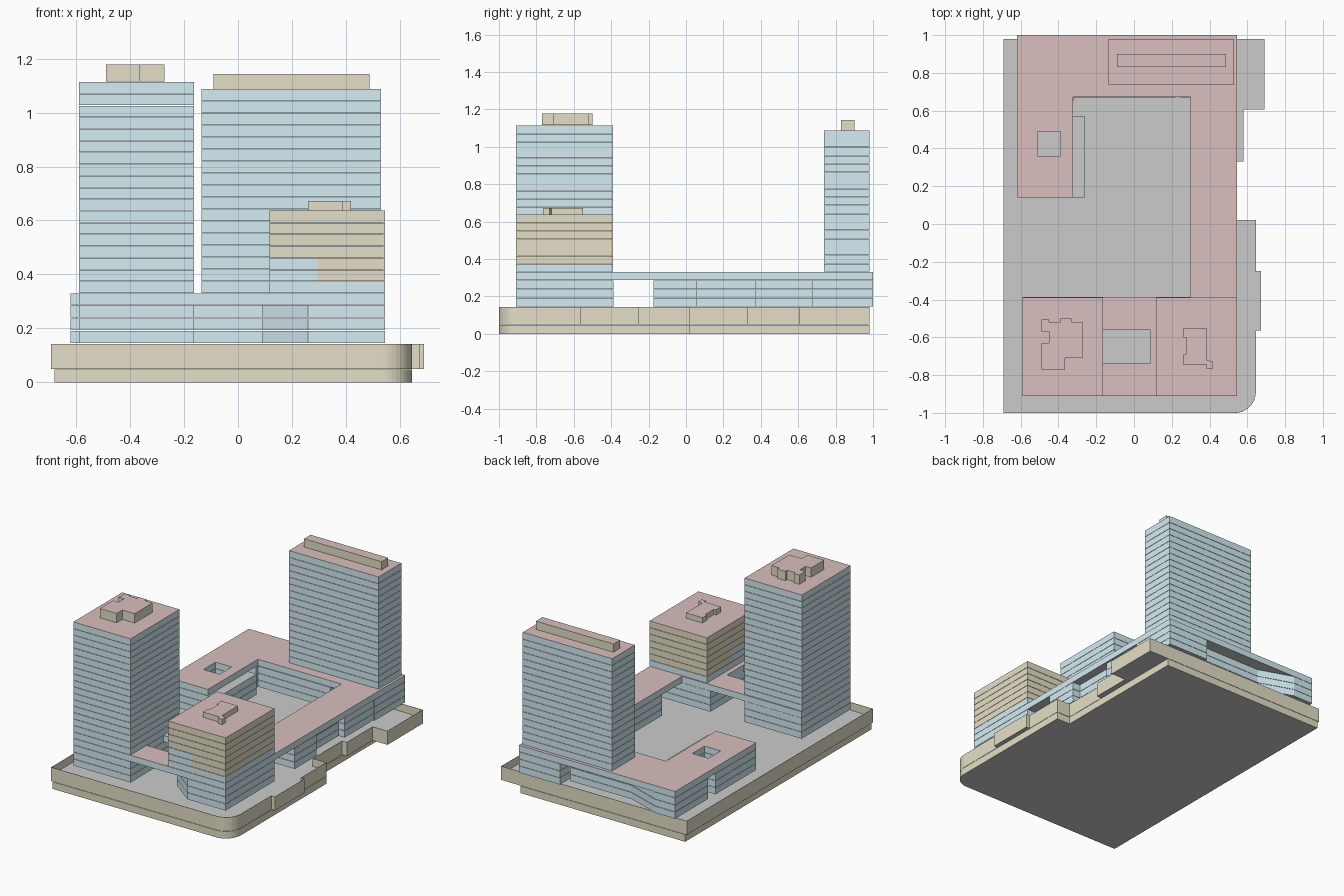
import bpy, bmesh, math

if "Cube" in bpy.data.objects:
    bpy.data.objects.remove(bpy.data.objects["Cube"])


def material(name, rgb):
    m = bpy.data.materials.new(name)
    m.diffuse_color = (*rgb, 1)
    m.use_nodes = True
    m.node_tree.nodes["Principled BSDF"].inputs["Base Color"].default_value = m.diffuse_color
    return m


BLUE = material("blue_wall", (0.66, 0.84, 0.90))
TAN = material("tan_wall", (0.78, 0.74, 0.57))
RED = material("red_roof", (0.70, 0.52, 0.52))
GREY = material("grey_slab", (0.80, 0.80, 0.80))


def rect(x0, x1, y0, y1):
    return [(x0, y0), (x1, y0), (x1, y1), (x0, y1)]


def add_storey(bm, loops, z0, z1):
    """Extrude one outline (with optional hole loops) into a closed volume."""
    part = bmesh.new()
    edges = []
    for loop in loops:
        vs = [part.verts.new((x, y, z0)) for x, y in loop]
        edges += [part.edges.new((vs[i - 1], vs[i])) for i in range(len(vs))]
    bmesh.ops.triangle_fill(part, use_beauty=True, edges=edges)
    ext = bmesh.ops.extrude_face_region(part, geom=part.faces[:])
    for v in ext["geom"]:
        if isinstance(v, bmesh.types.BMVert):
            v.co.z = z1
    bmesh.ops.recalc_face_normals(part, faces=part.faces[:])
    for f in part.faces:
        n = f.normal.z
        f.material_index = 1 if n > 0.5 else 2 if n < -0.5 else 0
    tmp = bpy.data.meshes.new("tmp")
    part.to_mesh(tmp)
    part.free()
    bm.from_mesh(tmp)
    bpy.data.meshes.remove(tmp)


def block(name, loops, z0, z1, n=1, wall=BLUE, roof=RED, gap=0.002):
    """Stack n storeys of the same outline with hairline joints."""
    bm = bmesh.new()
    h = (z1 - z0) / n
    for i in range(n):
        top = z1 if i == n - 1 else z0 + (i + 1) * h - gap
        add_storey(bm, loops, z0 + i * h, top)
    return finish(name, bm, (wall, roof, GREY))


def finish(name, bm, mats):
    me = bpy.data.meshes.new(name)
    bm.to_mesh(me)
    bm.free()
    for m in mats:
        me.materials.append(m)
    ob = bpy.data.objects.new(name, me)
    bpy.context.collection.objects.link(ob)
    return ob


# Plinth outlines with a rounded front right corner
R = 0.11
corner = [(0.645 - R + R * math.sin(a), -1 + R - R * math.cos(a))
          for a in [math.radians(90 * i / 10) for i in range(11)]]
lower = [(-0.68, -1)] + corner + [(0.645, 0.02), (0.545, 0.02), (0.545, 0.98), (-0.68, 0.98)]
upper = [(-0.692, -1)] + corner + [
    (0.645, -0.565), (0.672, -0.565), (0.672, -0.25), (0.645, -0.25),
    (0.645, 0.02), (0.545, 0.02), (0.545, 0.33), (0.58, 0.33),
    (0.58, 0.605), (0.69, 0.605), (0.69, 0.98), (-0.692, 0.98)]
block("plinth_lower", [lower], 0, 0.048, 1, TAN, GREY)
block("plinth_upper", [upper], 0.05, 0.09, 1, TAN, GREY)

# Parapet wall standing around the sunken deck
bm = bmesh.new()
ring = [[bm.verts.new((x, y, z)) for x, y in upper] for z in (0.09, 0.143)]
for i in range(len(upper)):
    bm.faces.new((ring[0][i - 1], ring[0][i], ring[1][i], ring[1][i - 1]))
wall = finish("plinth_parapet", bm, (TAN,))
sol = wall.modifiers.new("thickness", "SOLIDIFY")
sol.thickness = 0.003
sol.offset = -1

# Lower podium blocks
P0, P1 = 0.147, 0.286
west_hole = rect(-0.51, -0.39, 0.36, 0.49)
block("left_tower_base", [rect(-0.59, -0.163, -0.91, -0.388)], P0, P1, 3)
block("corner_building_base", [[(0.26, -0.91), (0.545, -0.91), (0.545, -0.388),
                                (0.09, -0.388), (0.09, -0.78)]], P0, P1, 3)
block("west_wing_base", [rect(-0.62, -0.26, 0.14, 0.57), west_hole], P0, P1, 3, BLUE, GREY)
block("north_wing_base", [[(-0.62, 0.65), (-0.32, 0.65), (-0.32, 0.67), (0.22, 0.67), (0.22, 0.92),
                           (-0.24, 0.92), (-0.47, 1.0), (-0.62, 1.0)]], P0, P1, 3)
block("east_wing_base", [[(0.3, -0.175), (0.545, -0.175), (0.545, 0.055), (0.49, 0.055),
                          (0.49, 0.37), (0.535, 0.37), (0.535, 0.675), (0.545, 0.675),
                          (0.545, 1.0), (0.24, 1.0), (0.24, 0.67), (0.3, 0.67)]], P0, P1, 3)

# Continuous top podium storey bridging the blocks, with two light wells
podium = [(-0.59, -0.91), (0.545, -0.91), (0.545, 1.0), (-0.62, 1.0), (-0.62, 0.14),
          (-0.322, 0.14), (-0.322, 0.672), (0.3, 0.672), (0.3, -0.386), (-0.59, -0.386)]
block("podium_bridge_storey", [podium, rect(-0.163, 0.087, -0.735, -0.56), west_hole], 0.288, 0.33)

# Towers
block("left_tower", [rect(-0.59, -0.163, -0.91, -0.39)], 0.332, 1.114, 18)
block("back_tower", [rect(-0.136, 0.53, 0.737, 0.98)], 0.332, 1.087, 17)

# Corner building: blue storey, mixed storeys, tan storeys
S = 0.0435
Z = [0.332 + S * i for i in range(8)]
block("corner_building_blue", [rect(0.117, 0.545, -0.91, -0.39)], Z[0], Z[1] - 0.002)
block("corner_building_blue_bay", [rect(0.117, 0.295, -0.91, -0.65)], Z[1], Z[3] - 0.002, 2)
block("corner_building_mixed", [[(0.295, -0.91), (0.545, -0.91), (0.545, -0.39), (0.117, -0.39),
                                 (0.117, -0.65), (0.295, -0.65)]], Z[1], Z[3] - 0.002, 2, TAN)
block("corner_building_tan", [rect(0.117, 0.545, -0.91, -0.39)], Z[3], Z[7], 4, TAN)

# Rooftop plant rooms
block("left_tower_plant", [[(-0.49, -0.77), (-0.365, -0.77), (-0.365, -0.71), (-0.272, -0.71),
                            (-0.272, -0.52), (-0.33, -0.52), (-0.33, -0.5), (-0.39, -0.5),
                            (-0.39, -0.52), (-0.45, -0.52), (-0.45, -0.505), (-0.49, -0.505),
                            (-0.49, -0.57), (-0.45, -0.57), (-0.45, -0.63), (-0.49, -0.63)]],
      1.115, 1.178, 1, TAN)
block("back_tower_plant", [rect(-0.09, 0.488, 0.83, 0.9)], 1.088, 1.143, 1, TAN)
block("corner_building_plant", [[(0.26, -0.745), (0.385, -0.745), (0.385, -0.765), (0.418, -0.765),
                                 (0.418, -0.73), (0.385, -0.72), (0.385, -0.55), (0.262, -0.55),
                                 (0.262, -0.6), (0.275, -0.6), (0.275, -0.69), (0.26, -0.69)]],
      0.637, 0.672, 1, TAN)
